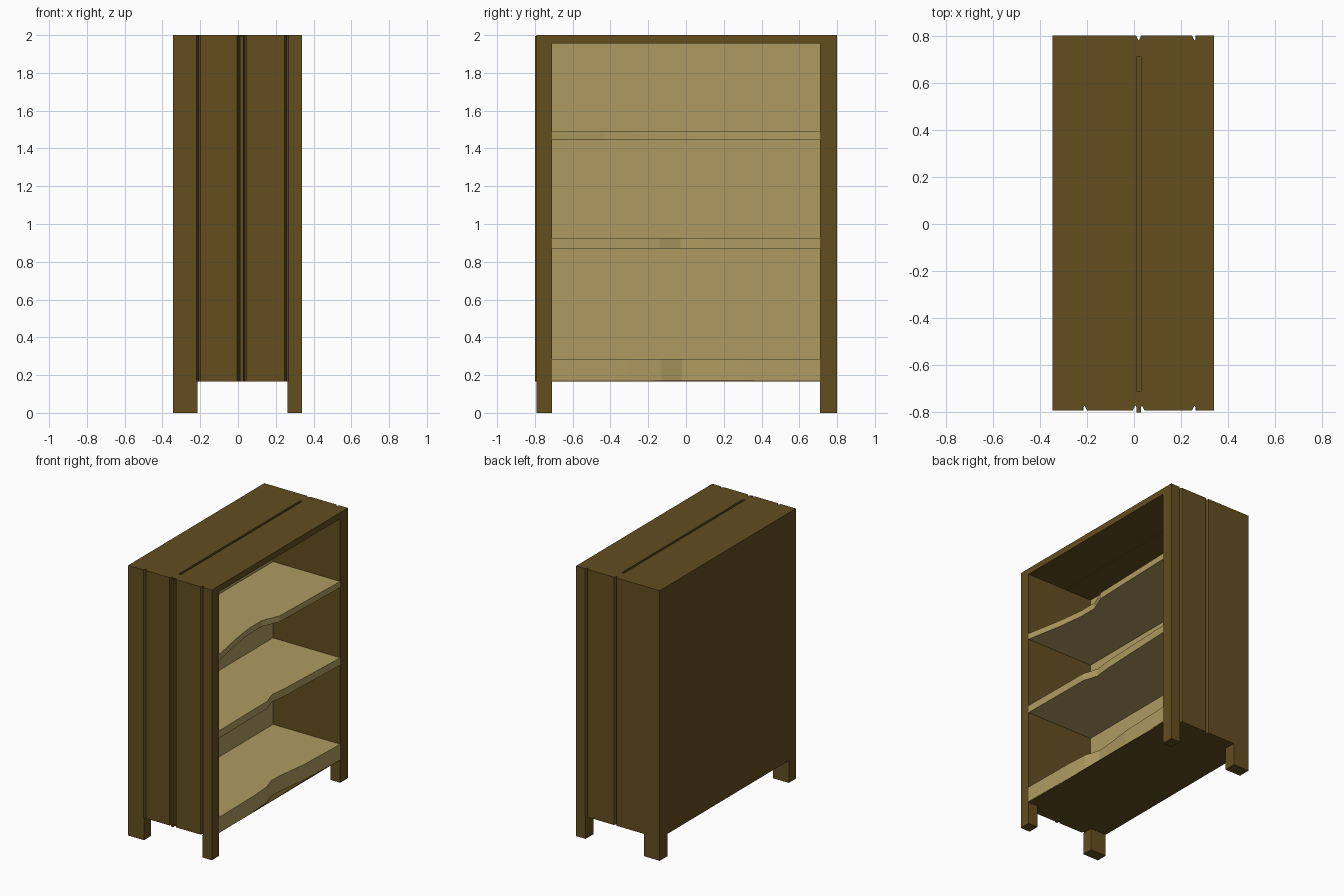
import bpy, bmesh

if "Cube" in bpy.data.objects:
    bpy.data.objects.remove(bpy.data.objects["Cube"])

def material(name, rgb):
    m = bpy.data.materials.new(name)
    m.diffuse_color = (*rgb, 1)
    m.use_nodes = True
    m.node_tree.nodes["Principled BSDF"].inputs["Base Color"].default_value = m.diffuse_color
    return m

DARK = material("dark_wood", (0.125, 0.075, 0.014))
LIGHT = material("light_wood", (0.43, 0.33, 0.12))

def finish(name, bm, mat):
    bmesh.ops.recalc_face_normals(bm, faces=bm.faces)
    me = bpy.data.meshes.new(name)
    bm.to_mesh(me)
    bm.free()
    me.materials.append(mat)
    ob = bpy.data.objects.new(name, me)
    bpy.context.collection.objects.link(ob)
    return ob

def prism(name, outline, z0, z1, mat):
    """Extrude an x-y outline from z0 to z1."""
    bm = bmesh.new()
    face = bm.faces.new([bm.verts.new((x, y, z0)) for x, y in outline])
    ext = bmesh.ops.extrude_face_region(bm, geom=[face])["geom"]
    bmesh.ops.translate(bm, vec=(0, 0, z1 - z0),
                        verts=[g for g in ext if isinstance(g, bmesh.types.BMVert)])
    return finish(name, bm, mat)

def box(name, x0, x1, y0, y1, z0, z1, mat):
    return prism(name, [(x0, y0), (x1, y0), (x1, y1), (x0, y1)], z0, z1, mat)

BACK, FRONT = -0.345, 0.34
BASE, TOP, INNER = 0.165, 2.0, 0.71

# Side panels with V grooves between the planks
def side_panel(name, outer, inner, grooves):
    sign = 1 if outer > 0 else -1
    pts = [(BACK, inner), (BACK, outer)]
    for gx in grooves:
        pts += [(gx - 0.011, outer), (gx, outer - sign * 0.022), (gx + 0.011, outer)]
    pts += [(FRONT, outer), (FRONT, inner)]
    prism(name, pts, BASE, TOP, DARK)

side_panel("left_side_panel", -0.792, -INNER, (-0.21, 0.006, 0.034, 0.257))
side_panel("right_side_panel", 0.80, INNER, (0.02, 0.257))
box("side_seam_strip", 0.011, 0.029, -0.80, -0.75, BASE, TOP - 0.005, DARK)

# Legs continue the corner posts
for side, y0, y1 in (("left", -0.792, -INNER), ("right", INNER, 0.80)):
    box(side + "_back_leg", BACK, -0.215, y0, y1, 0, BASE, DARK)
    box(side + "_front_leg", 0.262, FRONT, y0, y1, 0, BASE, DARK)

# Two top boards with a recessed seam strip
box("top_board_back", BACK, 0.011, -INNER, INNER, 1.955, TOP, DARK)
box("top_board_front", 0.029, FRONT, -INNER, INNER, 1.955, TOP, DARK)
box("top_seam_strip", 0.011, 0.029, -INNER, INNER, 1.96, TOP - 0.012, DARK)

# Back, light inner lining and underside
box("back_panel", BACK, -0.222, -INNER, INNER, BASE, 1.955, DARK)
box("back_lining", -0.222, -0.21, -INNER, INNER, BASE + 0.006, 1.955, LIGHT)
box("underside", -0.222, 0.335, -INNER, INNER, BASE, BASE + 0.006, DARK)

# Shelves with an uneven front edge
SHELVES = (
    ("top_shelf", 1.445, 1.49, [(0.32, -0.6), (0.29, -0.44), (0.265, -0.25), (0.265, -0.1), (0.32, 0.03)]),
    ("middle_shelf", 0.87, 0.925, [(0.335, -0.3), (0.335, -0.14), (0.30, -0.03), (0.315, 0.1)]),
    ("bottom_shelf", BASE + 0.006, 0.285, [(0.335, -0.3), (0.325, -0.13), (0.29, -0.02), (0.30, 0.11), (0.325, 0.3)]),
)
for name, z0, z1, edge in SHELVES:
    outline = [(-0.21, -INNER), (FRONT, -INNER)] + edge + [(FRONT, INNER), (-0.21, INNER)]
    prism(name, outline, z0, z1, LIGHT)
